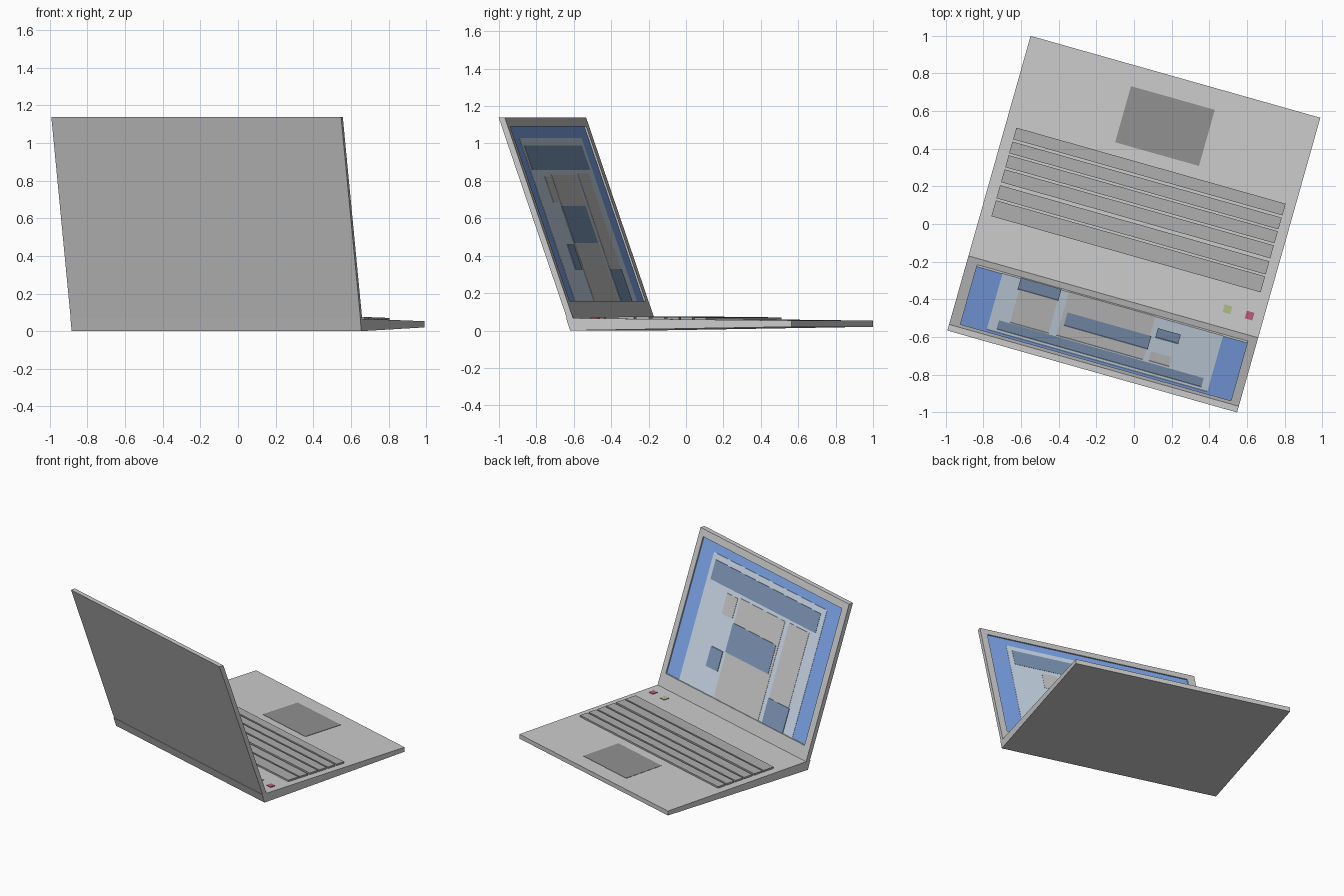
import bpy, bmesh, math

if "Cube" in bpy.data.objects:
    bpy.data.objects.remove(bpy.data.objects["Cube"])

# The laptop is turned about z: u runs along the hinge, v from hinge to user
ANG = math.radians(-15.78)
CU, SU = math.cos(ANG), math.sin(ANG)
HALF = 0.8
DEPTH = 1.215


def world(u, v, z):
    return (-0.11 + u * CU - v * SU, -0.387 + u * SU + v * CU, z)


def material(name, rgb):
    m = bpy.data.materials.new(name)
    m.diffuse_color = (*rgb, 1)
    m.use_nodes = True
    m.node_tree.nodes["Principled BSDF"].inputs["Base Color"].default_value = m.diffuse_color
    return m


key_grey = material("key_grey", (0.42, 0.42, 0.42))
pad_grey = material("pad_grey", (0.28, 0.28, 0.28))
blue = material("screen_blue", (0.22, 0.40, 0.88))
pale = material("window_pale_blue", (0.63, 0.74, 0.86))
navy = material("panel_navy", (0.22, 0.32, 0.50))
red = material("button_red", (0.50, 0.10, 0.18))
green = material("button_green", (0.42, 0.50, 0.25))


def loft(name, rings, mat=None):
    """Closed solid through a list of rings of local points."""
    bm = bmesh.new()
    loops = [[bm.verts.new(world(*p)) for p in r] for r in rings]
    n = len(loops[0])
    for a, b in zip(loops, loops[1:]):
        for i in range(n):
            j = (i + 1) % n
            bm.faces.new((a[i], a[j], b[j], b[i]))
    bm.faces.new(loops[0][::-1])
    bm.faces.new(loops[-1])
    bmesh.ops.recalc_face_normals(bm, faces=bm.faces)
    me = bpy.data.meshes.new(name)
    bm.to_mesh(me)
    bm.free()
    ob = bpy.data.objects.new(name, me)
    bpy.context.collection.objects.link(ob)
    if mat:
        me.materials.append(mat)
    return ob


# Base: wedge, thinner towards the user
profile = [(-0.016, 0), (DEPTH, 0.02), (DEPTH, 0.053), (0, 0.066), (-0.038, 0.066)]
loft("base", [[(u, v, z) for v, z in profile] for u in (-HALF, HALF)])


def deck_plate(name, u0, u1, v0, v1, height, mat):
    """Plate lying on the sloping top of the base."""
    rings = []
    for h in (-0.002, height):
        rings.append([(u, v, 0.066 - 0.0107 * v + h)
                      for u, v in ((u0, v0), (u1, v0), (u1, v1), (u0, v1))])
    loft(name, rings, mat)


# Key rows
rows = [(0.236, 0.324), (0.335, 0.407), (0.424, 0.495),
        (0.507, 0.573), (0.584, 0.648), (0.661, 0.725)]
for i, (v0, v1) in enumerate(rows):
    deck_plate(f"key_row_{i + 1}", -0.74, 0.747, v0, v1, 0.012, key_grey)

# Touchpad and two buttons
deck_plate("touchpad", -0.214, 0.249, 0.793, 1.103, 0.002, pad_grey)
for name, u, mat in (("green_button", 0.602, green), ("red_button", 0.724, red)):
    deck_plate(name, u - 0.021, u + 0.021, 0.08, 0.122, 0.004, mat)


def lid_ring(u0, u1, z0, z1, offset):
    """Rectangle parallel to the leaning front face of the lid."""
    return [(u, -0.353 * (z - 0.066) + offset, z)
            for u, z in ((u0, z0), (u1, z0), (u1, z1), (u0, z1))]


# Lid: leaning slab with a recessed screen opening
SU0, SU1, SZ0, SZ1 = -0.742, 0.752, 0.158, 1.09
RECESS = 0.012
loft("lid", [lid_ring(-HALF, HALF, 0.064, 1.138, -0.034),
             lid_ring(-HALF, HALF, 0.064, 1.138, 0),
             lid_ring(SU0, SU1, SZ0, SZ1, 0),
             lid_ring(SU0, SU1, SZ0, SZ1, -RECESS)])


def screen_panel(name, a0, a1, b0, b1, layer, mat):
    """Thin panel on the screen; a and b are fractions from its top left."""
    w, h = SU1 - SU0, SZ1 - SZ0
    r = (SU1 - a1 * w, SU1 - a0 * w, SZ1 - b1 * h, SZ1 - b0 * h)
    loft(name, [lid_ring(*r, -RECESS), lid_ring(*r, -RECESS + 0.002 * layer)], mat)


# Screen picture, layered back to front
screen_panel("screen", 0, 1, 0, 1, 1, blue)
screen_panel("window", 0.09, 0.905, 0.066, 1, 2, pale)
screen_panel("title_bar", 0.115, 0.872, 0.108, 0.25, 3, navy)
columns = [(0.246, 0.322, 0.285, 0.435), (0.34, 0.66, 0.275, 1),
           (0.69, 0.832, 0.27, 0.82)]
for i, c in enumerate(columns):
    screen_panel(f"grey_column_{i + 1}", *c, 3, None)
blocks = [(0.335, 0.645, 0.455, 0.667), (0.236, 0.32, 0.675, 0.82),
          (0.688, 0.838, 0.818, 1)]
for i, c in enumerate(blocks):
    screen_panel(f"navy_block_{i + 1}", *c, 4, navy)
